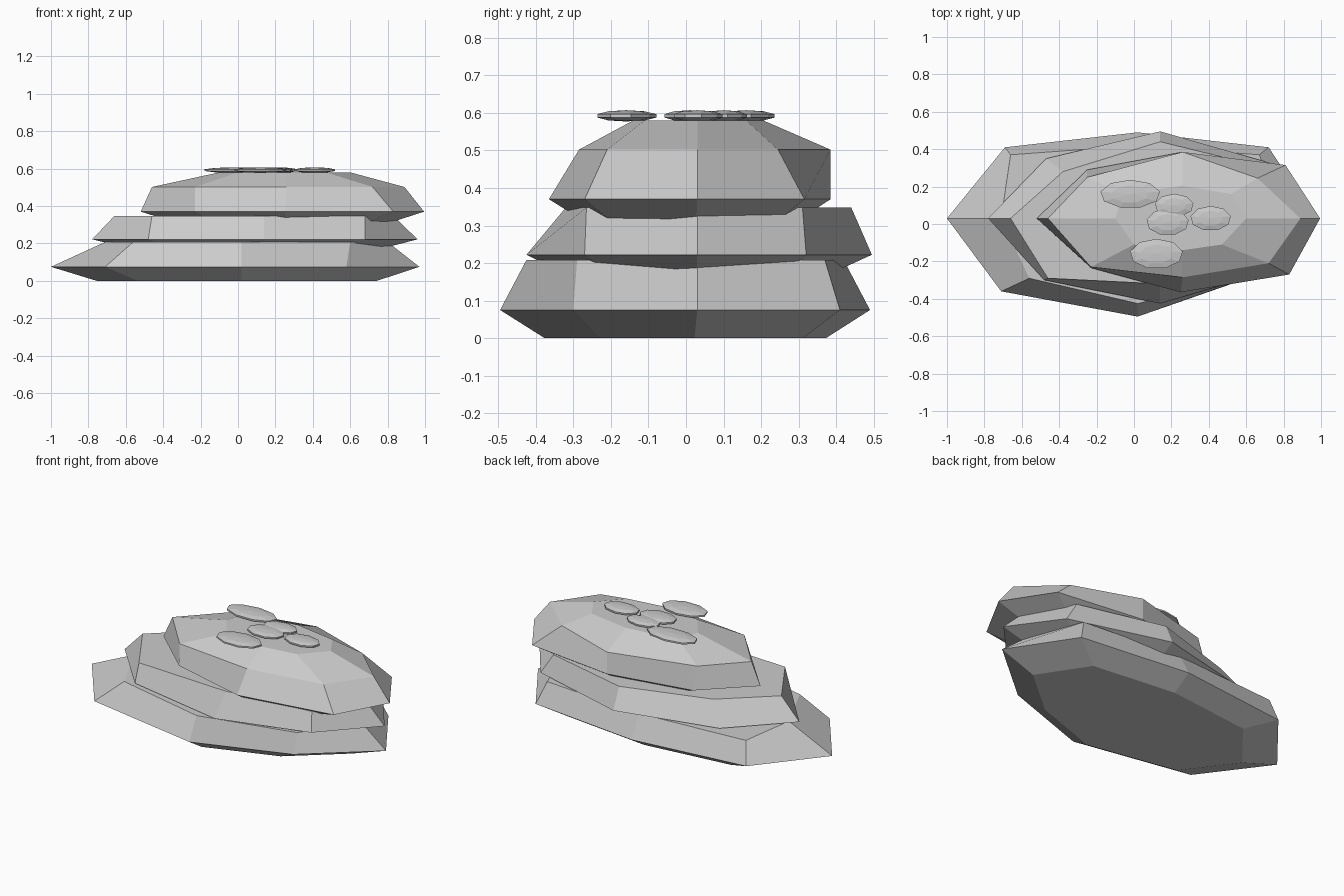
import bpy, bmesh
from mathutils import Matrix

if "Cube" in bpy.data.objects:
    bpy.data.objects.remove(bpy.data.objects["Cube"])


def finish(name, bm):
    bmesh.ops.recalc_face_normals(bm, faces=bm.faces)
    mesh = bpy.data.meshes.new(name)
    bm.to_mesh(mesh)
    bm.free()
    ob = bpy.data.objects.new(name, mesh)
    bpy.context.collection.objects.link(ob)
    return ob


def shrink(points, cx, cy, s):
    return [(cx + (x - cx) * s, cy + (y - cy) * s) for x, y in points]


def slab(name, rings):
    """Eight-sided rock slab from stacked (outline, z) rings."""
    bm = bmesh.new()
    loops = [[bm.verts.new((x, y, z)) for x, y in pts] for pts, z in rings]
    for a, b in zip(loops, loops[1:]):
        for i in range(len(a)):
            j = (i + 1) % len(a)
            bm.faces.new((a[i], a[j], b[j], b[i]))
    bm.faces.new(loops[0][::-1])
    bm.faces.new(loops[-1])
    return finish(name, bm)


# outlines run counter-clockwise from the left tip
# bottom slab
low = [(-1, .03), (-.71, -.36), (.02, -.495), (.58, -.30),
       (.97, .03), (.72, .41), (.02, .49), (-.69, .41)]
low_top = [(-.71, .03), (-.56, -.29), (.02, -.425), (.60, -.29),
           (.80, .03), (.67, .37), (.02, .42), (-.66, .37)]
slab("bottom_slab", [(shrink(low, 0.02, 0, .76), 0), (low, .075), (low_top, .208)])

# middle slab
mid = [(-.78, .03), (-.48, -.30), (.14, -.425), (.68, -.27),
       (.96, .03), (.75, .32), (.14, .495), (-.47, .35)]
mid_top = [(-.66, .03), (-.46, -.29), (.14, -.32), (.68, -.265),
           (.83, .03), (.67, .31), (.14, .44), (-.38, .28)]
slab("middle_slab", [(shrink(mid, .12, .02, .76), .17), (mid, .222), (mid_top, .348)])

# top slab with a sloping crown
top = [(-.52, .03), (-.23, -.235), (.25, -.365), (.83, -.27),
       (.995, .03), (.81, .315), (.26, .385), (-.25, .29)]
shoulder = [(-.46, .03), (-.23, -.23), (.26, -.285), (.72, -.21),
            (.89, .03), (.66, .245), (.26, .385), (-.25, .25)]
crown = [(-.10, .03), (.0, -.11), (.26, -.14), (.47, -.11),
         (.60, .03), (.52, .16), (.26, .205), (-.06, .16)]
slab("top_slab", [(shrink(top, .25, .02, .75), .31), (top, .37),
                  (shoulder, .502), (crown, .58)])

# flat growth patches on the crown: centre x, y and half sizes
patches = [(-.02, .16, .17, .08), (.215, .10, .11, .065), (.18, .01, .12, .075),
           (.41, .03, .115, .07), (.12, -.16, .15, .085)]
for n, (x, y, rx, ry) in enumerate(patches, 1):
    bm = bmesh.new()
    bmesh.ops.create_uvsphere(bm, u_segments=9, v_segments=5, radius=1)
    bmesh.ops.transform(bm, verts=bm.verts, matrix=Matrix.Translation((x, y, .592))
                        @ Matrix.Diagonal((rx, ry, .015, 1)))
    finish(f"patch_{n}", bm)
